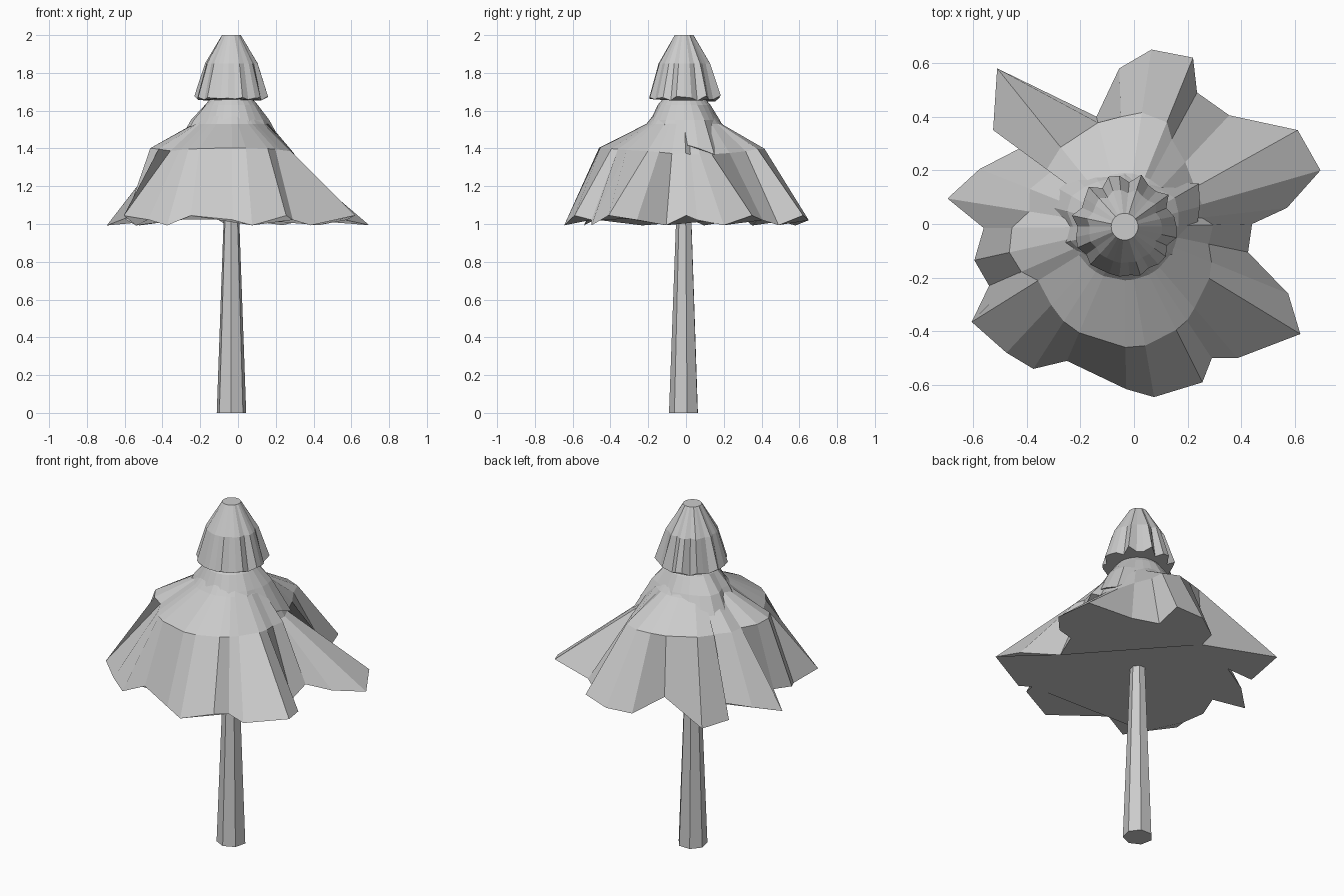
import bpy, bmesh
from math import sin, cos, atan2, pi

if "Cube" in bpy.data.objects:
    bpy.data.objects.remove(bpy.data.objects["Cube"])

AXIS_X, AXIS_Y = -0.035, -0.01

grey = bpy.data.materials.new("plain grey")
grey.use_nodes = True
colour = (0.6, 0.6, 0.6, 1)
grey.diffuse_color = colour
grey.node_tree.nodes["Principled BSDF"].inputs["Base Color"].default_value = colour


def polar(radius, angle, z):
    return (AXIS_X + radius * cos(angle), AXIS_Y + radius * sin(angle), z)


def loft(name, rings):
    """Join equal-length rings of points into a closed, flat-shaded solid."""
    bm = bmesh.new()
    loops = [[bm.verts.new(p) for p in ring] for ring in rings]
    count = len(loops[0])
    for low, high in zip(loops, loops[1:]):
        for i in range(count):
            j = (i + 1) % count
            bm.faces.new((low[i], low[j], high[j], high[i]))
    bm.faces.new(loops[0][::-1])
    bm.faces.new(loops[-1])
    bmesh.ops.recalc_face_normals(bm, faces=bm.faces)
    mesh = bpy.data.meshes.new(name)
    bm.to_mesh(mesh)
    bm.free()
    mesh.materials.append(grey)
    obj = bpy.data.objects.new(name, mesh)
    bpy.context.collection.objects.link(obj)
    return obj


# Trunk: tapered seven-sided post
turns = [2 * pi * i / 7 + 0.2 for i in range(7)]
loft("trunk", [[polar(r, a, z) for a in turns] for r, z in ((0.08, 0), (0.036, 1.2))])

# Lower canopy: ragged star rim rising to a broad shoulder
rim = [(.065, .65), (.22, .62), (.235, .49), (.355, .405), (.61, .35), (.695, .2),
       (.57, .06), (.44, 0), (.425, -.105), (.575, -.26), (.62, -.41), (.385, -.5),
       (.29, -.5), (.255, -.59), (.075, -.645), (-.03, -.615), (-.25, -.51),
       (-.375, -.54), (-.475, -.48), (-.605, -.365), (-.54, -.23), (-.595, -.135),
       (-.56, -.015), (-.695, .095), (-.575, .205), (-.41, .29), (-.525, .35),
       (-.51, .58), (-.14, .4), (-.055, .58)]
shoulder = [.43, .42, .37, .33, .3, .3, .29, .33, .32, .35, .37, .4, .42, .43, .45,
            .45, .43, .42, .4, .38, .42, .44, .42, .36, .38, .34, .36, .38, .4, .41]
angles = [atan2(y - AXIS_Y, x - AXIS_X) for x, y in rim]
loft("lower_canopy", [
    [(x, y, 1.02 + 0.03 * sin(2.1 * i)) for i, (x, y) in enumerate(rim)],
    [polar(r, a, 1.3 + 0.23 * r) for r, a in zip(shoulder, angles)],
    [polar(0.2, a, 1.53) for a in angles],
    [polar(0.08, a, 1.68) for a in angles],
])

# Middle canopy: short uneven skirt, longest at the sides
skirt = [.27, .29, .32, .24, .21, .2, .23, .22, .25, .3, .36, .34,
         .24, .29, .22, .2, .19, .2, .19, .2, .22, .21, .24, .23]
angles = [2 * pi * i / len(skirt) for i in range(len(skirt))]
loft("middle_canopy", [
    [polar(r, a, 1.72 - 1.1 * r) for r, a in zip(skirt, angles)],
    [polar(0.12 + 0.3 * r, a, 1.55) for r, a in zip(skirt, angles)],
    [polar(0.14, a, 1.63) for a in angles],
    [polar(0.08, a, 1.7) for a in angles],
])

# Top canopy: pleated bell with a flat tip
angles = [2 * pi * i / 30 for i in range(30)]
pleat = [0.01 * sin(2.4 * i) + 0.007 * cos(4.1 * i) for i in range(30)]
loft("top_canopy", [
    [polar(0.185 + 1.2 * p, a, 1.665 + p) for p, a in zip(pleat, angles)],
    [polar(0.135 + 0.6 * p, a, 1.85) for p, a in zip(pleat, angles)],
    [polar(0.05, a, 2) for a in angles],
])
